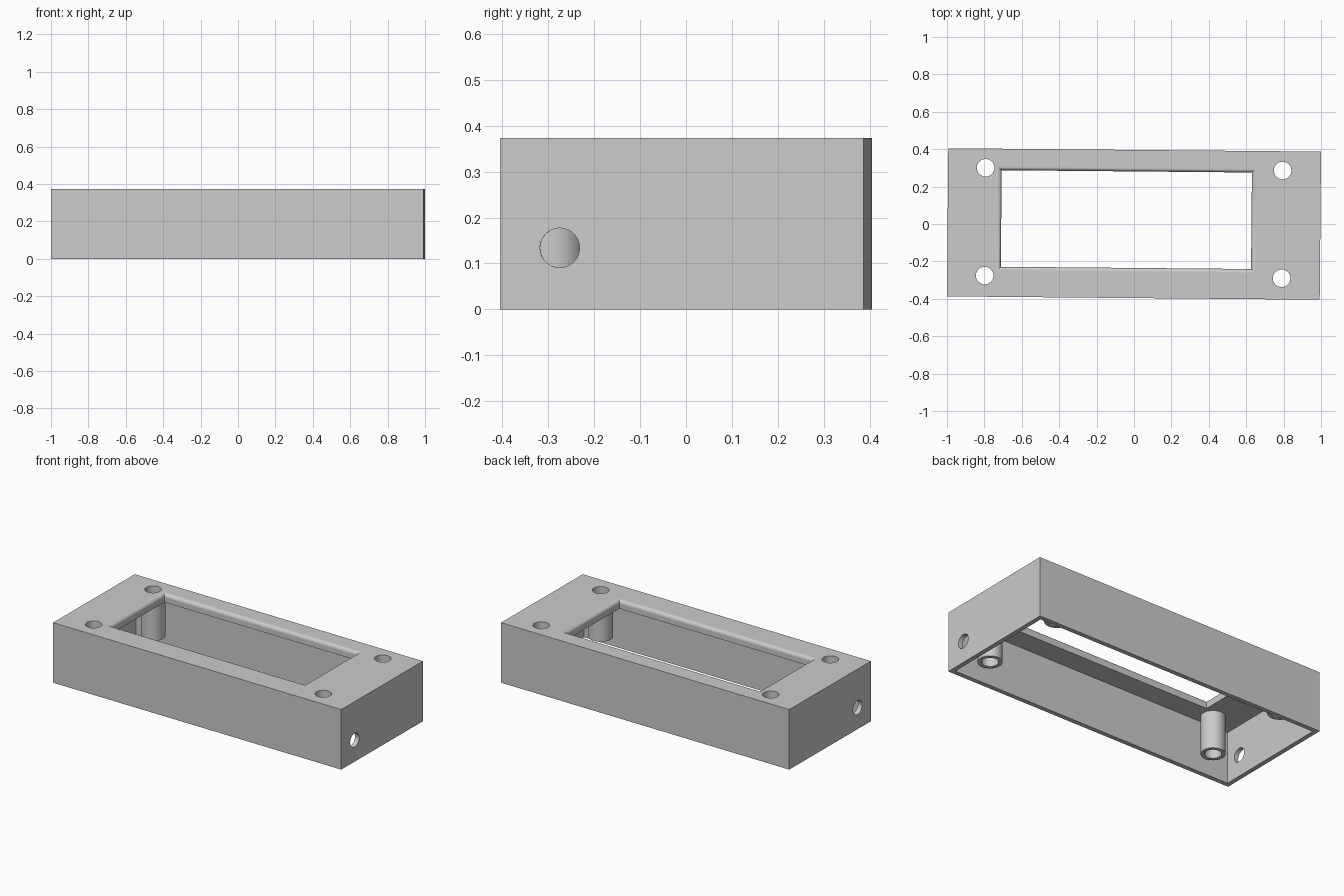
import bpy, bmesh, math
from mathutils import Matrix

if "Cube" in bpy.data.objects:
    bpy.data.objects.remove(bpy.data.objects["Cube"], do_unlink=True)

LENGTH, DEPTH, HEIGHT = 1.993, 0.792, 0.373
WALL, PLATE = 0.028, 0.053          # side walls and top plate
POST_R, BORE_R, POST_BOTTOM = 0.069, 0.047, 0.084
FILLET = 0.022
YAW = -0.009                        # slight turn of the whole case

grey = bpy.data.materials.new("plain grey")
grey.use_nodes = True
colour = (0.6, 0.6, 0.6, 1)
grey.diffuse_color = colour
grey.node_tree.nodes["Principled BSDF"].inputs["Base Color"].default_value = colour


def finish(bm, name):
    bmesh.ops.recalc_face_normals(bm, faces=bm.faces)
    mesh = bpy.data.meshes.new(name)
    bm.to_mesh(mesh)
    bm.free()
    mesh.materials.append(grey)
    ob = bpy.data.objects.new(name, mesh)
    bpy.context.collection.objects.link(ob)
    return ob


def loft(name, rings, cx=0, cy=0):
    """Stack of rectangles given as (width, depth, z), capped at both ends."""
    bm = bmesh.new()
    loops = [[bm.verts.new((cx + sx * w / 2, cy + sy * d / 2, z))
              for sx, sy in ((-1, -1), (1, -1), (1, 1), (-1, 1))] for w, d, z in rings]
    for a, b in zip(loops, loops[1:]):
        for i in range(4):
            j = (i + 1) % 4
            bm.faces.new((a[i], a[j], b[j], b[i]))
    bm.faces.new(loops[0])
    bm.faces.new(loops[-1])
    return finish(bm, name)


def cylinder(name, radius, length, centre, along_x=False):
    bm = bmesh.new()
    m = Matrix.Translation(centre)
    if along_x:
        m = m @ Matrix.Rotation(math.pi / 2, 4, 'Y')
    bmesh.ops.create_cone(bm, cap_ends=True, segments=48, radius1=radius,
                          radius2=radius, depth=length, matrix=m)
    return finish(bm, name)


def combine(target, tool, operation):
    tool.hide_render = True
    mod = target.modifiers.new("combine", 'BOOLEAN')
    mod.operation, mod.solver, mod.object = operation, 'EXACT', tool
    bpy.context.view_layer.update()
    deps = bpy.context.evaluated_depsgraph_get()
    mesh = bpy.data.meshes.new_from_object(target.evaluated_get(deps))
    target.modifiers.clear()
    target.data = mesh
    bpy.data.objects.remove(tool, do_unlink=True)


# Open-bottomed shell
case = loft("case", [(LENGTH, DEPTH, 0), (LENGTH, DEPTH, HEIGHT)])
inner = (LENGTH - 2 * WALL, DEPTH - 2 * WALL)
combine(case, loft("cavity", [(*inner, -0.1), (*inner, HEIGHT - PLATE)]), 'DIFFERENCE')

# Window with rounded upper rim
win_w, win_d, steps = 1.338, 0.516, 8
rings = [(win_w, win_d, HEIGHT - PLATE - 0.05)]
for i in range(steps + 1):
    a = i / steps * math.pi / 2
    grow = 2 * FILLET * (1 - math.cos(a))
    rings.append((win_w + grow, win_d + grow, HEIGHT - FILLET * (1 - math.sin(a))))
rings.append((rings[-1][0], rings[-1][1], HEIGHT + 0.05))
combine(case, loft("window", rings, -0.041, 0.023), 'DIFFERENCE')

# Four hollow screw posts hanging from the plate
spots = [(sx * 0.794 - 0.002, sy * 0.288 + 0.005) for sx in (-1, 1) for sy in (-1, 1)]
post_top = HEIGHT - PLATE / 2
for x, y in spots:
    post = cylinder("post", POST_R, post_top - POST_BOTTOM,
                    (x, y, (post_top + POST_BOTTOM) / 2))
    # trim the post flush where it would poke into the window
    combine(post, loft("trim", [(win_w + 2 * FILLET, win_d + 2 * FILLET, HEIGHT - PLATE),
                                (win_w + 2 * FILLET, win_d + 2 * FILLET, HEIGHT)],
                       -0.041, 0.023), 'DIFFERENCE')
    combine(case, post, 'UNION')
for x, y in spots:
    combine(case, cylinder("bore", BORE_R, 1, (x, y, HEIGHT / 2)), 'DIFFERENCE')

# Round cable hole in each end wall
for side in (-1, 1):
    combine(case, cylinder("cable_hole", 0.043, 0.1,
                           (side * (LENGTH / 2 - WALL / 2), -0.266, 0.134), True), 'DIFFERENCE')

# Smooth curved faces, keep flat panels flat
bpy.context.view_layer.objects.active = case
case.select_set(True)
bpy.ops.object.shade_smooth_by_angle(angle=math.radians(30))
for face in case.data.polygons:
    face.use_smooth = max(abs(c) for c in face.normal) < 0.999
    face.material_index = 0
case.data.transform(Matrix.Rotation(YAW, 4, 'Z'))
